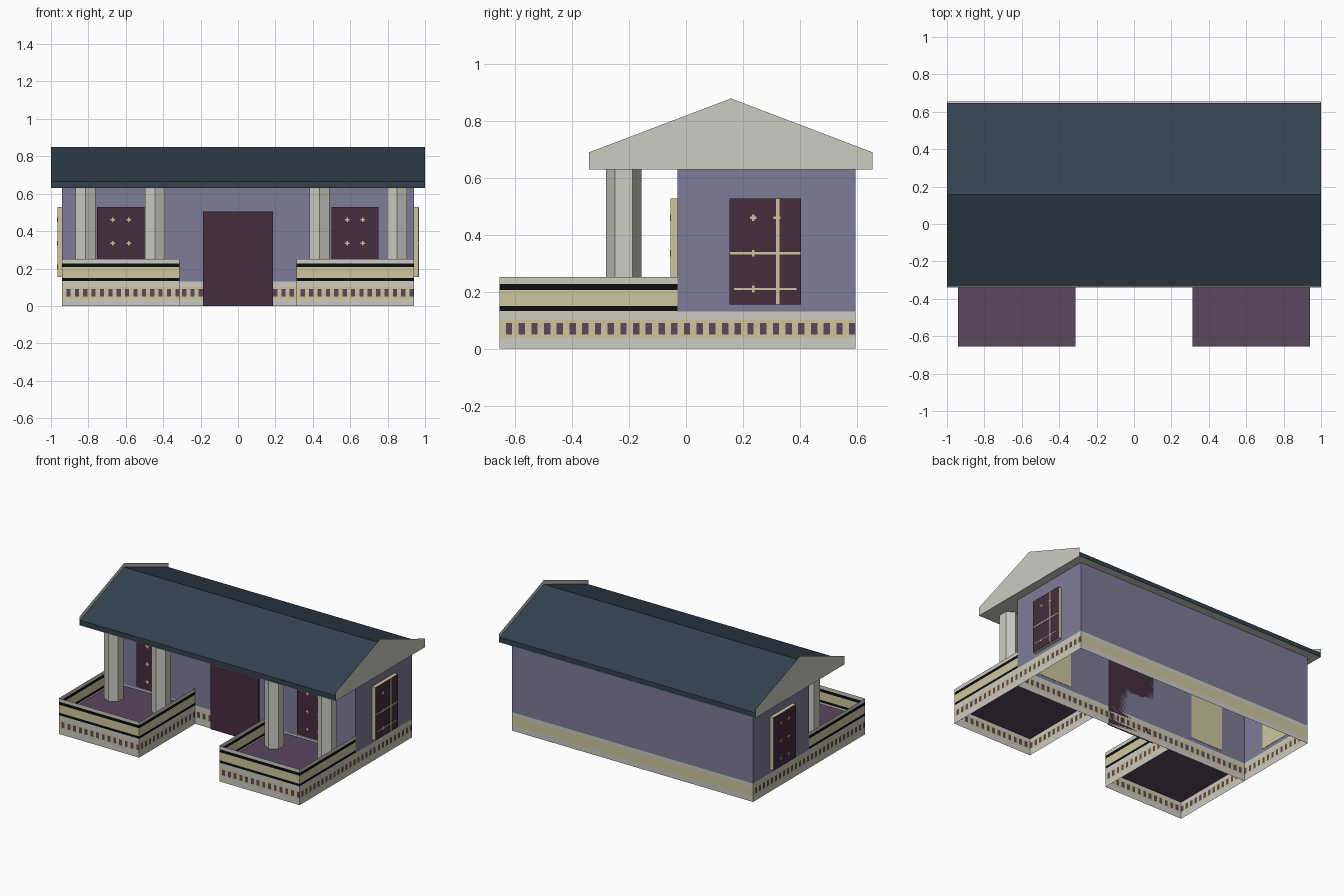
import bpy, bmesh, math

if "Cube" in bpy.data.objects:
    bpy.data.objects.remove(bpy.data.objects["Cube"])


def srgb(r, g, b):
    f = lambda c: c / 12.92 if c <= 0.04045 else ((c + 0.055) / 1.055) ** 2.4
    return (f(r / 255), f(g / 255), f(b / 255), 1.0)


MATS = {}
for name, col in {
    "pale_stone": (204, 203, 194), "tan": (206, 198, 158), "lavender": (125, 124, 152),
    "dark_plum": (69, 46, 62), "floor_purple": (90, 71, 95), "slate_blue": (50, 66, 79),
    "black": (12, 13, 16),
}.items():
    m = bpy.data.materials.new(name)
    m.diffuse_color = srgb(*col)
    m.use_nodes = True
    m.node_tree.nodes["Principled BSDF"].inputs["Base Color"].default_value = m.diffuse_color
    MATS[name] = m
ORDER = list(MATS)


def finish(name, bm):
    me = bpy.data.meshes.new(name)
    bm.to_mesh(me)
    bm.free()
    for m in MATS.values():
        me.materials.append(m)
    ob = bpy.data.objects.new(name, me)
    bpy.context.collection.objects.link(ob)
    return ob


def add_face(bm, pts, mat):
    f = bm.faces.new([bm.verts.new(p) for p in pts])
    f.material_index = ORDER.index(mat)
    return f


def add_box(bm, lo, hi, mat, face_mat=None, axis=0, sign=1):
    """Box with an optional different colour on the side facing sign*axis."""
    r = bmesh.ops.create_cube(bm, size=1)
    for v in r["verts"]:
        v.co = [lo[i] + (v.co[i] + 0.5) * (hi[i] - lo[i]) for i in range(3)]
    bm.normal_update()
    for f in {f for v in r["verts"] for f in v.link_faces}:
        out = face_mat and f.normal[axis] * sign > 0.9
        f.material_index = ORDER.index(face_mat if out else mat)


def banded_wall(name, path, bands):
    """Thin upright wall along a path, split into horizontal colour bands."""
    bm = bmesh.new()
    for (ax, ay), (bx, by) in zip(path, path[1:]):
        back = ay > 0.5 and by > 0.5
        n = max(1, round(math.hypot(bx - ax, by - ay) / 0.022))
        for z0, z1, mat in bands:
            dashed = mat == "dashes" and not back
            k = n if dashed else 1
            for i in range(k):
                s, t = i / k, (i + 1) / k
                p = (ax + (bx - ax) * s, ay + (by - ay) * s)
                q = (ax + (bx - ax) * t, ay + (by - ay) * t)
                c = "tan" if mat == "dashes" else mat
                if dashed and i % 2:
                    c = "floor_purple"
                add_face(bm, [(*p, z0), (*q, z0), (*q, z1), (*p, z1)], c)
    return finish(name, bm)


PLINTH = [(0, 0.037, "pale_stone"), (0.037, 0.05, "tan"), (0.05, 0.09, "dashes"),
          (0.09, 0.103, "tan")]
HOUSE = PLINTH + [(0.103, 0.13, "pale_stone"), (0.13, 0.63, "lavender")]
PORCH = PLINTH + [(0.103, 0.133, "pale_stone"), (0.133, 0.15, "black"), (0.15, 0.207, "tan"),
                  (0.207, 0.228, "black"), (0.228, 0.252, "pale_stone")]
W, FY, BY, PY = 0.94, -0.03, 0.595, -0.655

# House shell, open underneath
banded_wall("house_walls", [(-W, FY), (W, FY), (W, BY), (-W, BY), (-W, FY)], HOUSE)

# Two porches with parapet, floor and columns
for side, x0, x1, cols in (("left", -W, -0.313, (-0.815, -0.444)),
                           ("right", 0.313, W, (0.436, 0.85))):
    banded_wall(side + "_porch_wall", [(x0, FY), (x0, PY), (x1, PY), (x1, FY)], PORCH)
    bm = bmesh.new()
    add_face(bm, [(x0, PY, 0.12), (x1, PY, 0.12), (x1, FY, 0.12), (x0, FY, 0.12)], "floor_purple")
    finish(side + "_porch_floor", bm)
    for i, cx in enumerate(cols):
        bm = bmesh.new()
        ring = [(cx + 0.0625 * math.sin(a), -0.219 + 0.0625 * math.cos(a))
                for a in (-math.pi * k / 3 for k in range(6))]
        for p, q in zip(ring, ring[1:] + ring[:1]):
            add_face(bm, [(*p, 0.12), (*q, 0.12), (*q, 0.63), (*p, 0.63)], "pale_stone")
        finish(f"{side}_porch_column_{i + 1}", bm)


# Windows: tan box, dark pane, thin tan glazing marks
def window(name, axis, sign, wall, centre, depth, bars=False):
    bm = bmesh.new()
    other = 1 - axis

    def plate(u0, u1, z0, z1, d0, d1, mat, face_mat=None):
        lo, hi = [0, 0, z0], [0, 0, z1]
        lo[other], hi[other] = centre + u0, centre + u1
        lo[axis], hi[axis] = sorted((wall + sign * d0, wall + sign * d1))
        add_box(bm, lo, hi, mat, face_mat, axis, sign)

    plate(-0.126, 0.126, 0.155, 0.528, -0.002, depth, "tan", "dark_plum")
    top = depth + 0.001
    for z in (0.21, 0.335, 0.46):
        for u in (-0.042, 0.042):
            plate(u - 0.012, u + 0.012, z - 0.004, z + 0.004, depth - 0.002, top, "tan")
            plate(u - 0.004, u + 0.004, z - 0.012, z + 0.012, depth - 0.002, top + 0.0003, "tan")
    if bars:
        plate(0.039, 0.051, 0.156, 0.527, depth - 0.002, top + 0.0006, "tan")
        plate(-0.125, 0.125, 0.331, 0.339, depth - 0.002, top + 0.0006, "tan")
        plate(-0.11, 0.11, 0.207, 0.213, depth - 0.002, top + 0.0006, "tan")
    finish(name, bm)


window("front_left_window", 1, -1, FY, -0.627, 0.025)
window("front_right_window", 1, -1, FY, 0.625, 0.025)
window("left_window", 0, -1, -W, 0.278, 0.026)
window("right_window", 0, 1, W, 0.278, 0.026, True)

# Front door
bm = bmesh.new()
add_box(bm, (-0.187, FY - 0.009, 0), (0.187, FY, 0.505), "dark_plum")
finish("front_door", bm)

# Roof slopes and eaves
bm = bmesh.new()
prof = [(-0.333, 0.631), (-0.333, 0.664), (0.158, 0.85), (0.648, 0.664), (0.648, 0.631)]
for (y0, z0), (y1, z1) in zip(prof, prof[1:]):
    add_face(bm, [(-0.999, y0, z0), (0.999, y0, z0), (0.999, y1, z1), (-0.999, y1, z1)], "slate_blue")
finish("roof", bm)

# Pale soffit below the roof
bm = bmesh.new()
add_face(bm, [(-1, -0.34, 0.63), (-1, 0.655, 0.63), (1, 0.655, 0.63), (1, -0.34, 0.63)], "pale_stone")
finish("roof_soffit", bm)

# Gable plates, standing slightly above the slopes
gable = [(-0.34, 0.63), (0.655, 0.63), (0.655, 0.69), (0.158, 0.879), (-0.34, 0.69)]
for side, s in (("left", -1), ("right", 1)):
    bm = bmesh.new()
    add_face(bm, [(s, y, z) for y, z in gable[::s]], "pale_stone")
    finish(side + "_gable", bm)
